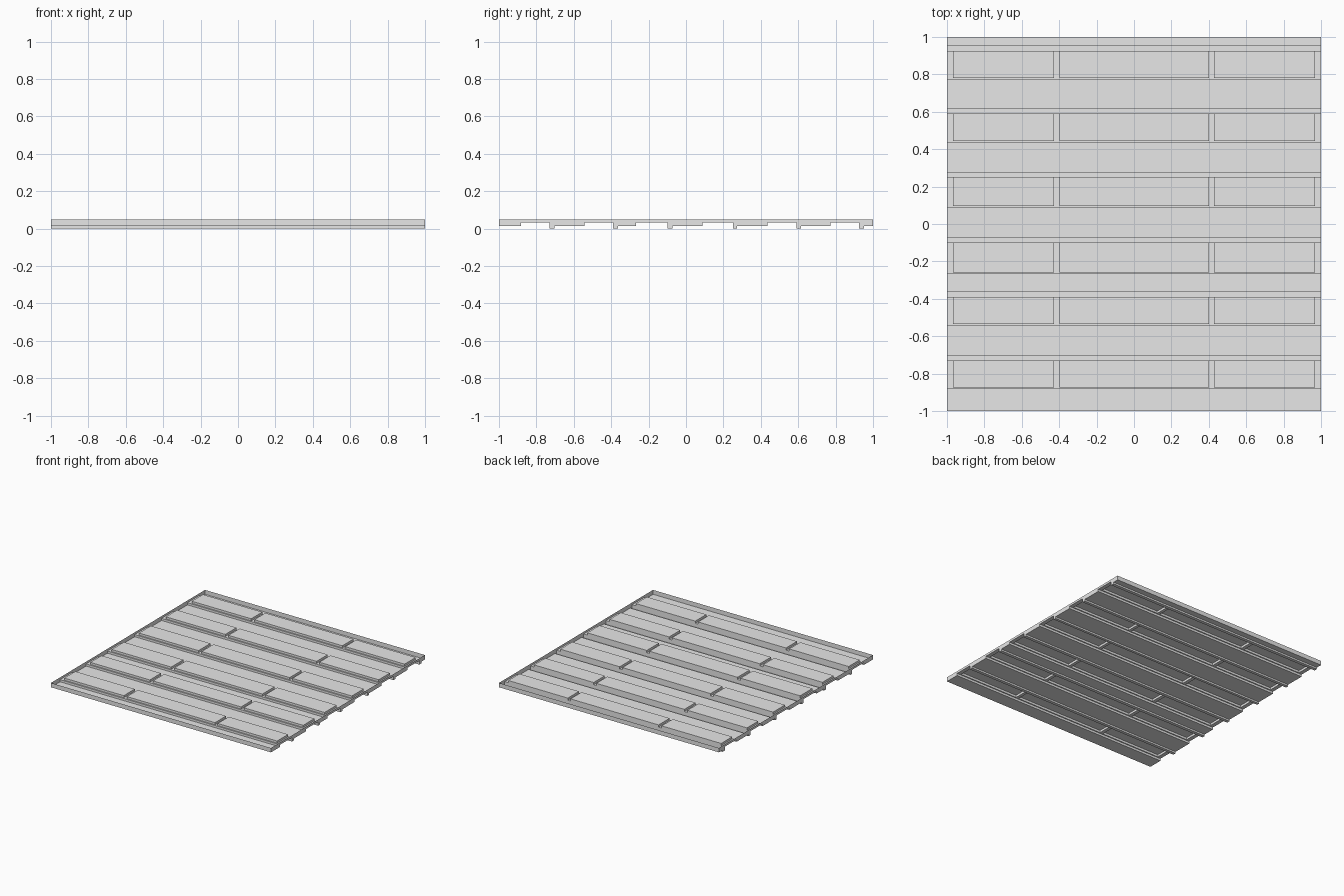
import bpy, bmesh

if "Cube" in bpy.data.objects:
    bpy.data.objects.remove(bpy.data.objects["Cube"])

TOP, RIDGE, FLOOR, GROOVE = 0.05, 0.032, 0.014, 0.0
# each plank row: (lower y, upper y, far side of the groove)
ROWS = [(-0.882, -0.73, -0.704), (-0.544, -0.39, -0.363), (-0.267, -0.10, -0.073),
        (0.087, 0.251, 0.273), (0.436, 0.59, 0.615), (0.772, 0.925, 0.952)]
# x ranges of the three raised panels, and of the seams between them
PANELS = [(-0.967, -0.427), (-0.398, 0.402), (0.427, 0.967)]
SEAMS = [(-1, -0.967), (-0.427, -0.398), (0.402, 0.427), (0.967, 1)]
LEDGE = 0.009

grey = bpy.data.materials.new("light_grey")
grey.diffuse_color = (0.8, 0.8, 0.8, 1)
grey.use_nodes = True
grey.node_tree.nodes["Principled BSDF"].inputs["Base Color"].default_value = grey.diffuse_color


def make_object(name, quads):
    bm = bmesh.new()
    for q in quads:
        bm.faces.new([bm.verts.new(p) for p in q])
    bmesh.ops.remove_doubles(bm, verts=bm.verts, dist=1e-5)
    mesh = bpy.data.meshes.new(name)
    bm.to_mesh(mesh)
    bm.free()
    mesh.materials.append(grey)
    obj = bpy.data.objects.new(name, mesh)
    bpy.context.collection.objects.link(obj)
    return obj


def strip(a, b, x0=-1, x1=1):
    """Quad swept along x between two (y, z) points."""
    return [(x0, *a), (x1, *a), (x1, *b), (x0, *b)]


# Cross-section of the sheet, front wall to back wall
profile = [(-1, TOP), (-1, FLOOR)]
for lo, hi, far in ROWS:
    profile += [(lo, FLOOR), (lo, RIDGE), (hi, RIDGE), (hi, GROOVE), (far, GROOVE), (far, FLOOR)]
profile += [(1, FLOOR), (1, TOP)]

sheet, ends, panels = [], [], []
for a, b in zip(profile, profile[1:]):
    if a[1] == b[1] == RIDGE:
        # Ridge: a ledge along the front and seams between the panels
        mid = (a[0] + LEDGE, RIDGE)
        sheet.append(strip(a, mid))
        sheet += [strip(mid, b, *s) for s in SEAMS]
    else:
        sheet.append(strip(a, b))
    # End walls rise from the cross-section to the rim
    if a[0] != b[0]:
        ends.append([(1, *a), (1, a[0], TOP), (1, b[0], TOP), (1, *b)])
        ends.append([(-1, *a), (-1, *b), (-1, b[0], TOP), (-1, a[0], TOP)])

# Raised panels, open underneath
for lo, hi, far in ROWS:
    y0 = lo + LEDGE
    for x0, x1 in PANELS:
        panels.append(strip((y0, TOP), (hi, TOP), x0, x1))
        panels.append(strip((y0, RIDGE), (y0, TOP), x0, x1))
        panels.append(strip((hi, TOP), (hi, RIDGE), x0, x1))
        panels.append([(x1, y0, RIDGE), (x1, hi, RIDGE), (x1, hi, TOP), (x1, y0, TOP)])
        panels.append([(x0, hi, RIDGE), (x0, y0, RIDGE), (x0, y0, TOP), (x0, hi, TOP)])

make_object("grooved_sheet", sheet)
make_object("end_walls", ends)
make_object("raised_panels", panels)
